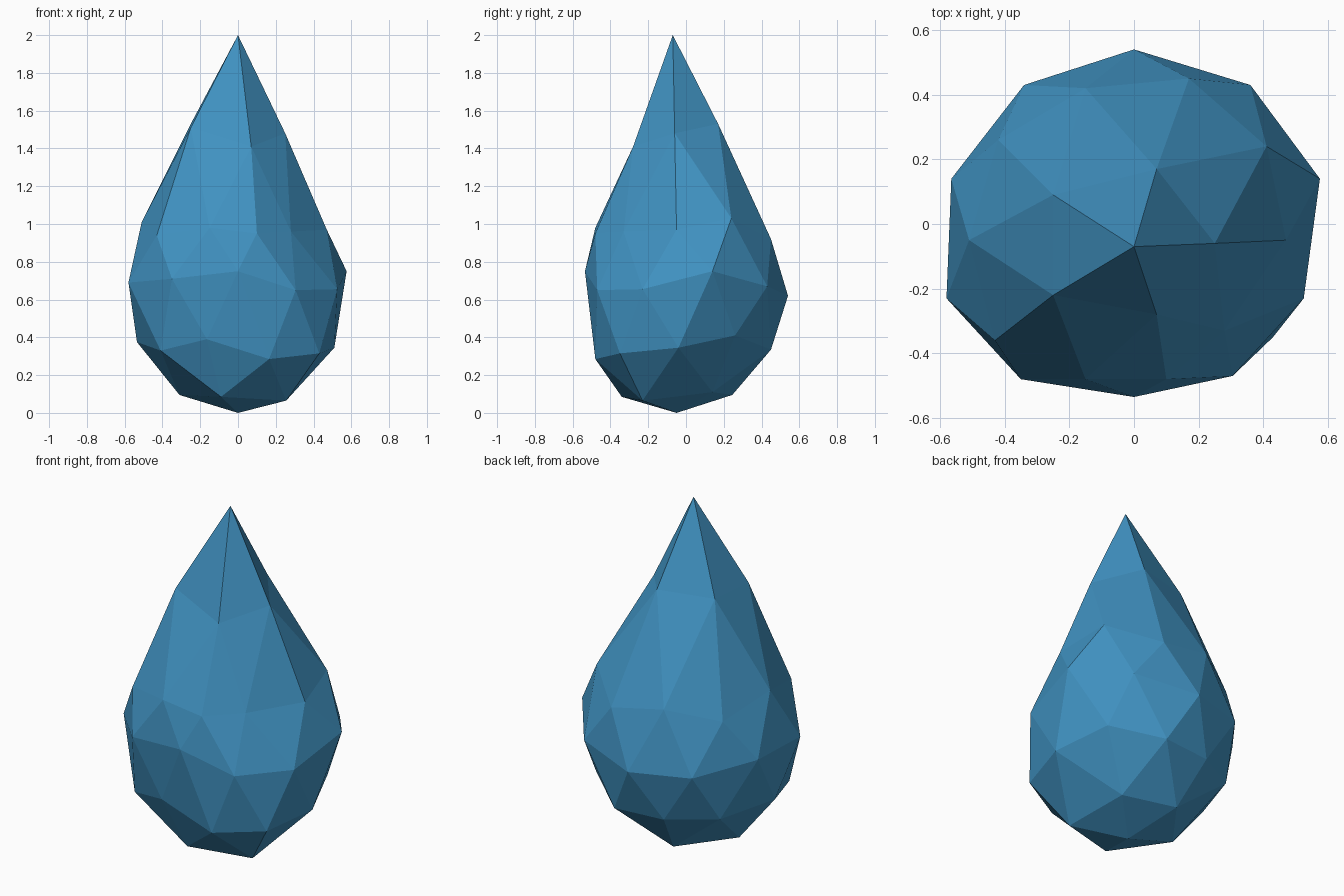
import bpy, bmesh, math

# Hand-nudged rings of the faceted drop, top to bottom, counter-clockwise from +x
RINGS = [
    [(0, -.07, 2)],
    [(.25, -.06, 1.48), (.07, .17, 1.53), (-.25, .09, 1.53), (-.25, -.22, 1.51), (.07, -.28, 1.41)],
    [(.47, -.05, .97), (.41, .24, 1.03), (.17, .45, .92), (-.15, .42, .98), (-.42, .26, .92),
     (-.51, -.05, 1.01), (-.43, -.36, .94), (-.15, -.48, .98), (.10, -.48, .95), (.28, -.33, .96)],
    [(.575, .14, .75), (.36, .43, .67), (0, .54, .62), (-.34, .43, .63), (-.565, .14, .69),
     (-.58, -.23, .69), (-.35, -.48, .71), (0, -.535, .75), (.305, -.47, .65), (.525, -.23, .655)],
    [(.51, -.04, .345), (.40, .26, .41), (.15, .45, .335), (-.15, .42, .335), (-.41, .27, .35),
     (-.535, -.06, .375), (-.41, -.37, .33), (-.165, -.47, .39), (.165, -.48, .285), (.43, -.35, .315)],
    [(.20, .14, .11), (-.09, .245, .095), (-.31, -.05, .095), (-.09, -.34, .085), (.255, -.23, .065)],
    [(0, -.05, 0)],
]
LIMITS = [.95, .7, .3, -.3, -.7, -.95]   # icosphere heights separating the rings


def angle(v):
    return round(math.degrees(math.atan2(v.co.y, v.co.x))) % 360


# Icosphere reshaped ring by ring into a drop
bm = bmesh.new()
bmesh.ops.create_icosphere(bm, subdivisions=2, radius=1)
groups = [[] for _ in RINGS]
for v in bm.verts:
    groups[sum(v.co.z < limit for limit in LIMITS)].append(v)
for group, ring in zip(groups, RINGS):
    for v, point in zip(sorted(group, key=angle), ring):
        v.co = point
bmesh.ops.recalc_face_normals(bm, faces=bm.faces)

mesh = bpy.data.meshes.new("water_drop")
bm.to_mesh(mesh)
bm.free()
drop = bpy.data.objects.new("water_drop", mesh)
bpy.context.collection.objects.link(drop)

blue = bpy.data.materials.new("water blue")
blue.diffuse_color = (.052, .29, .54, 1)
mesh.materials.append(blue)
